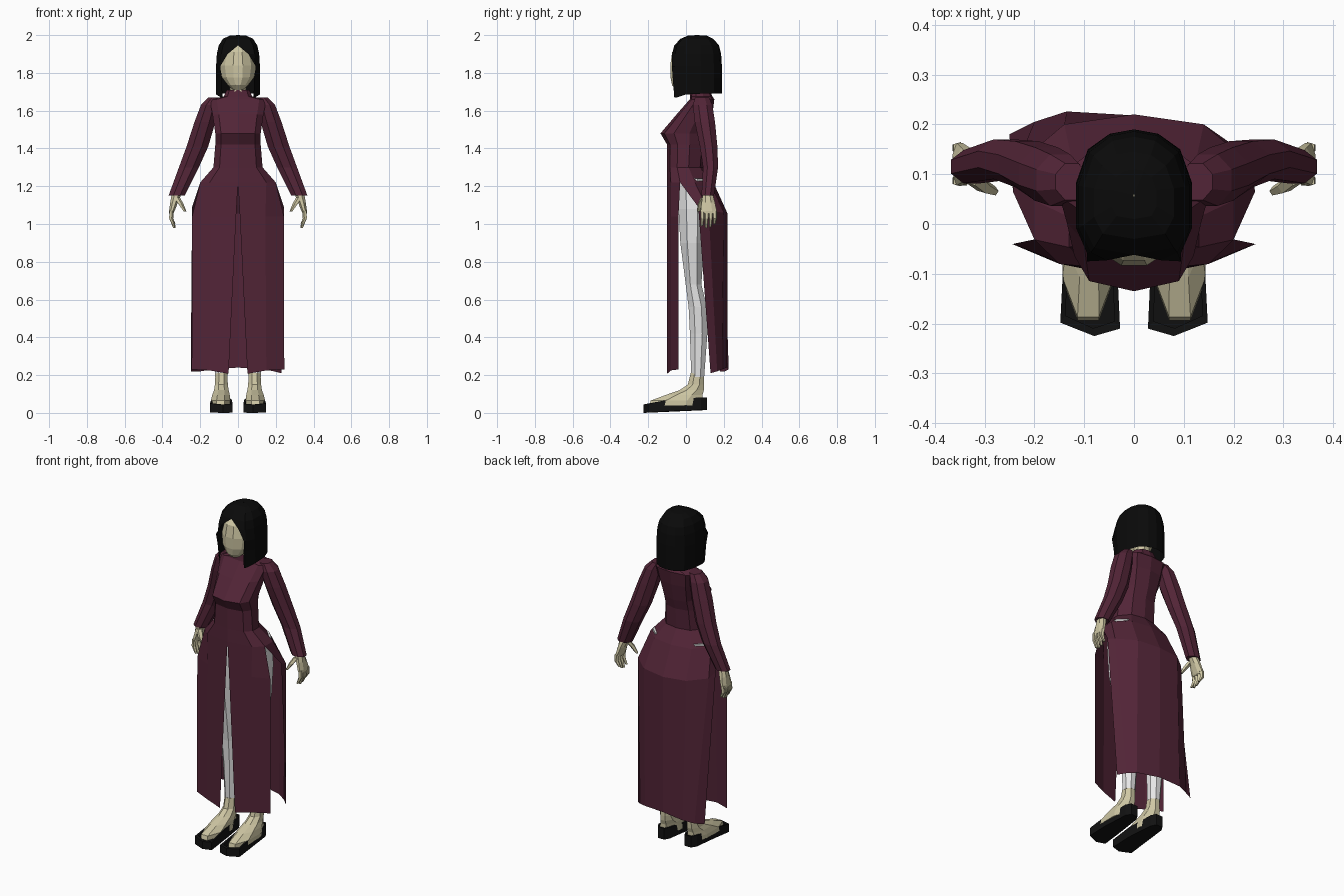
import bpy, bmesh, math


def material(name, rgb):
    m = bpy.data.materials.new(name)
    m.diffuse_color = (*rgb, 1)
    return m


PLUM = material("plum cloth", (0.085, 0.018, 0.038))
SKIN = material("skin", (0.62, 0.57, 0.37))
WHITE = material("white cloth", (0.8, 0.8, 0.8))
HAIR = material("black hair", (0.003, 0.003, 0.003))
SHOE = material("black shoe", (0.006, 0.006, 0.006))


def sheet(name, rows, mat, closed=False, mirror=False):
    """Skin a grid of point rows; closed rows make a capped tube."""
    bm = bmesh.new()
    grid = [[bm.verts.new(p) for p in row] for row in rows]
    n = len(grid[0])
    for a, b in zip(grid, grid[1:]):
        for j in range(n if closed else n - 1):
            k = (j + 1) % n
            bm.faces.new((a[j], a[k], b[k], b[j]))
    if closed:
        bm.faces.new(grid[0])
        bm.faces.new(grid[-1])
        bmesh.ops.recalc_face_normals(bm, faces=bm.faces)
    else:
        bmesh.ops.remove_doubles(bm, verts=bm.verts, dist=0.0005)
    me = bpy.data.meshes.new(name)
    bm.to_mesh(me)
    bm.free()
    me.materials.append(mat)
    ob = bpy.data.objects.new(name, me)
    bpy.context.collection.objects.link(ob)
    if mirror:
        ob.modifiers.new("mirror", 'MIRROR').use_mirror_merge = False
    return ob


def tube(name, rings, mat, n=8, mirror=True):
    """Loft through level oval rings given as x, y, z, x radius, y radius."""
    rows = []
    for x, y, z, rx, ry in rings:
        angles = [2 * math.pi * (i + 0.5) / n for i in range(n)]
        rows.append([(x + rx * math.cos(a), y + ry * math.sin(a), z) for a in angles])
    return sheet(name, rows, mat, True, mirror)


def body_ring(z, w, f, b):
    d = b - f
    half = [(0, f), (.75 * w, f + .08 * d), (w, f + .28 * d),
            (w, f + .6 * d), (.62 * w, f + .92 * d), (0, b)]
    pts = half + [(-x, y) for x, y in half[-2:0:-1]]
    return [(x, y, z) for x, y in pts]


# Fitted bodice: height, half width, front, back
bodice = [(1.71, .06, .025, .125), (1.675, .075, .02, .14), (1.66, .15, .02, .15),
          (1.58, .135, -.05, .14), (1.48, .12, -.135, .12), (1.42, .12, -.10, .10),
          (1.30, .13, -.10, .09), (1.22, .20, -.10, .145)]
sheet("bodice", [body_ring(*r) for r in bodice], PLUM, closed=True)

# Front skirt panels, split up the middle
sheet("front_skirt_panel", [
    [(.20, -.031, 1.22), (.15, -.08, 1.22), (0, -.10, 1.22)],
    [(.243, -.04, 1.04), (.145, -.08, 1.04), (.01, -.10, 1.04)],
    [(.245, -.04, .23), (.15, -.08, .225), (.05, -.10, .207)]], PLUM, mirror=True)

# Back skirt, one side swinging further back
sheet("back_skirt_panel", [
    [(-.20, -.031, 1.22), (-.20, .047, 1.22), (-.124, .125, 1.22), (0, .145, 1.22),
     (.124, .125, 1.22), (.20, .047, 1.22), (.20, -.031, 1.22)],
    [(-.243, .065, 1.09), (-.235, .12, 1.07), (-.14, .20, 1.06), (0, .22, 1.055),
     (.14, .20, 1.06), (.235, .12, 1.07), (.243, .065, 1.09)],
    [(-.25, .18, .22), (-.20, .205, .22), (-.135, .226, .23), (0, .218, .24),
     (.14, .19, .23), (.19, .165, .22), (.23, .13, .21)]], PLUM)

# Sleeves
tube("sleeve", [(.125, .085, 1.67, .035, .04), (.148, .088, 1.63, .052, .056),
                (.175, .10, 1.54, .06, .058), (.215, .12, 1.41, .062, .05),
                (.26, .13, 1.30, .057, .043), (.325, .115, 1.15, .046, .036)], PLUM)

# Hands
tube("palm", [(.325, .115, 1.16, .028, .028), (.338, .118, 1.115, .022, .038),
              (.35, .12, 1.07, .016, .046), (.353, .12, 1.055, .012, .044)], SKIN)
for i, drop in enumerate((.01, 0, .005, .02)):
    y = .087 + .022 * i
    tube("finger", [(.352, y, 1.07, .013, .012), (.355, y, 1.03, .012, .011),
                    (.338, y - .003, .98 + drop, .007, .007)], SKIN, n=5)
tube("thumb", [(.325, .095, 1.14, .018, .018), (.303, .076, 1.105, .015, .015),
               (.28, .066, 1.065, .008, .009)], SKIN, n=5)

# Trousers
tube("trouser_leg", [(.10, .03, 1.24, .085, .08), (.105, .032, 1.08, .095, .078),
                     (.105, .033, .90, .085, .068), (.095, .04, .68, .06, .045),
                     (.095, .062, .56, .056, .052), (.09, .067, .42, .048, .05),
                     (.088, .062, .19, .036, .037)], WHITE)

# Feet
tube("foot", [(.088, .06, .21, .034, .038), (.088, .053, .15, .037, .047),
              (.088, .03, .12, .042, .07), (.09, -.01, .095, .05, .105),
              (.092, -.05, .065, .056, .148), (.092, -.055, .04, .056, .15)], SKIN)

# Shoes: one outline, thicker toward the heel
outline = [(.028, -.21), (.08, -.225), (.148, -.198), (.142, -.08), (.128, .08),
           (.11, .11), (.068, .11), (.052, .08), (.034, -.08)]


def shoe_row(top):
    row = []
    for x, y in outline:
        t = min(1, (y + .225) / .2)
        z = .045 + .037 * t if top else .004 + .015 * t
        row.append((x, y, z))
    return row


lip = [(.09 + (x - .09) * .82, y * .93, z) for x, y, z in shoe_row(True)]
floor = [(x, y, max(0, z - .004)) for x, y, z in shoe_row(False)]
inside = [(x, y, z - .03) for x, y, z in lip]
sheet("shoe", [inside, lip, shoe_row(True), floor], SHOE, closed=True, mirror=True)

# Neck and head
tube("neck", [(0, .07, 1.64, .045, .045), (0, .065, 1.78, .045, .045)], SKIN, mirror=False)
tube("head", [(0, .05, 1.965, .05, .08), (0, .035, 1.91, .083, .112),
              (0, .025, 1.84, .099, .112), (0, .015, 1.775, .088, .10),
              (0, -.01, 1.735, .055, .066), (0, -.02, 1.712, .03, .035)],
     SKIN, n=12, mirror=False)


# Bobbed hair: height, half width, front, back, half opening, front drop
def hair_row(z, w, f, b, gap, drop=0):
    d = b - f
    half = [(gap, f, z - drop), (max(.78 * w, gap), f + .06 * d, z - drop),
            (w, f + .25 * d, z - drop * .2), (w, f + .58 * d, z),
            (.8 * w, f + .84 * d, z), (.42 * w, f + .965 * d, z), (0, b, z)]
    return [(-x, y, h) for x, y, h in half] + half[-2::-1]


hair = [(2.0, .001, .055, .06, 0), (1.997, .045, .01, .11, 0), (1.98, .08, -.03, .145, 0),
        (1.945, .102, -.062, .175, 0), (1.90, .112, -.073, .186, .055),
        (1.835, .116, -.075, .19, .094), (1.77, .116, -.07, .19, .086),
        (1.69, .116, -.062, .19, .082, .02)]
sheet("hair", [hair_row(*r) for r in hair], HAIR)
